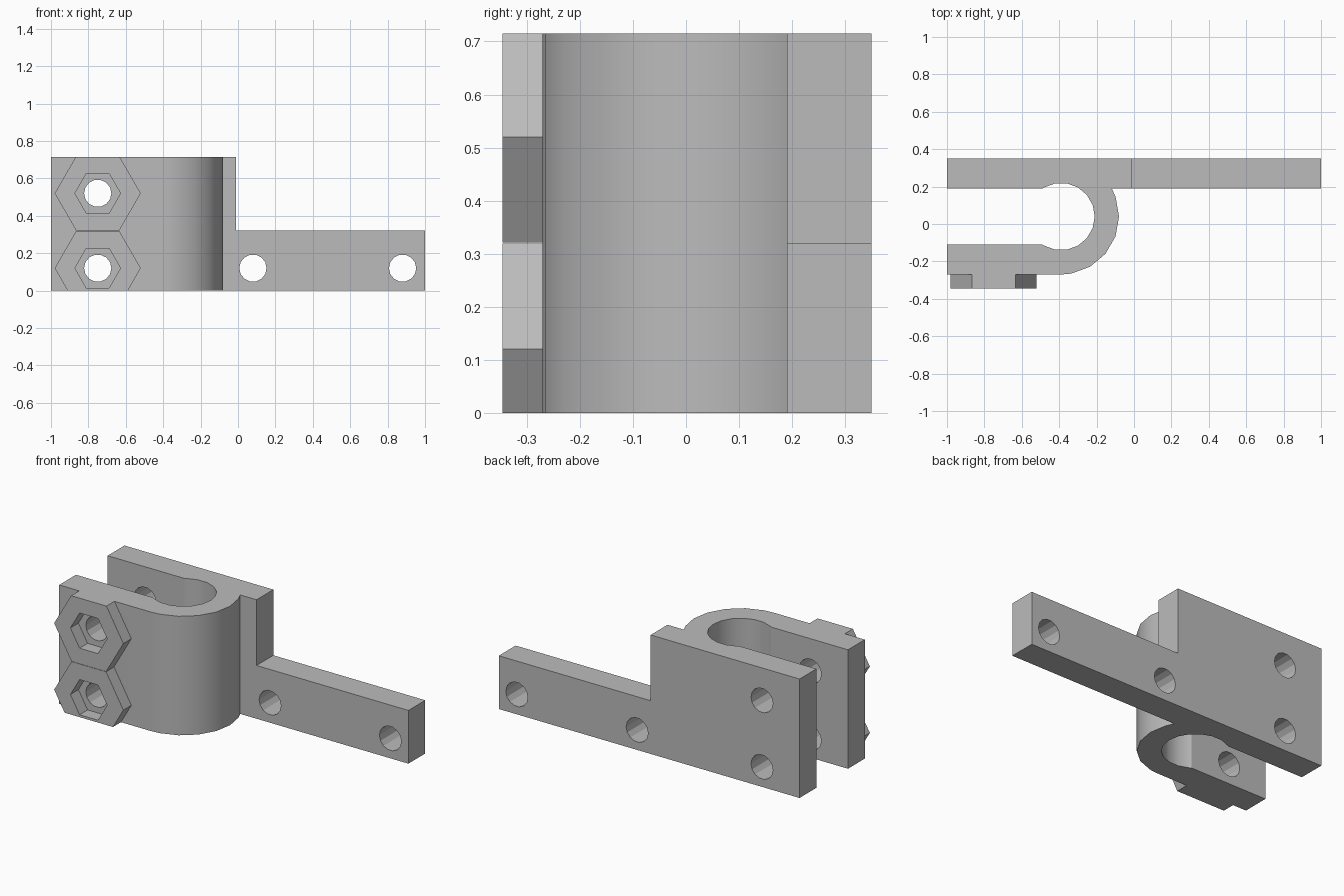
import bpy, bmesh, math
from mathutils import Vector

if "Cube" in bpy.data.objects:
    bpy.data.objects.remove(bpy.data.objects["Cube"])

HEIGHT, ARM_H = 0.715, 0.32
FRONT, BACK = -0.27, 0.35          # outer faces of the two jaws
SLOT_LOW, SLOT_HIGH = -0.11, 0.19  # inner faces of the two jaws
STEP_X = -0.01
CX, CY, R_OUT, R_IN = -0.39, 0.04, 0.31, 0.18
BOLT_X, BOLT_Z = -0.75, (0.12, 0.52)

grey = bpy.data.materials.new("plain grey")
grey.use_nodes = True
colour = (0.5, 0.5, 0.5, 1)
grey.diffuse_color = colour
grey.node_tree.nodes["Principled BSDF"].inputs["Base Color"].default_value = colour


def extrude(name, points, direction, clip=False):
    """Prism from a flat outline; clip trims it to the clamp height."""
    bm = bmesh.new()
    face = bm.faces.new([bm.verts.new(p) for p in points])
    top = bmesh.ops.extrude_face_region(bm, geom=[face])["geom"]
    bmesh.ops.translate(bm, vec=direction,
                        verts=[g for g in top if isinstance(g, bmesh.types.BMVert)])
    if clip:
        for z, normal in ((0, (0, 0, -1)), (HEIGHT, (0, 0, 1))):
            cut = bmesh.ops.bisect_plane(bm, geom=bm.verts[:] + bm.edges[:] + bm.faces[:],
                                         plane_co=(0, 0, z), plane_no=normal,
                                         clear_outer=True)["geom_cut"]
            edges = [g for g in cut if isinstance(g, bmesh.types.BMEdge)]
            if edges:
                bmesh.ops.holes_fill(bm, edges=edges)
    bmesh.ops.recalc_face_normals(bm, faces=bm.faces)
    mesh = bpy.data.meshes.new(name)
    bm.to_mesh(mesh)
    bm.free()
    mesh.materials.append(grey)
    obj = bpy.data.objects.new(name, mesh)
    bpy.context.collection.objects.link(obj)
    return obj


def rod(name, x, z, radius, sides, y0, y1, clip=False):
    """Regular prism running along y."""
    pts = []
    for i in range(sides):
        a = math.tau * i / sides
        pts.append((x + radius * math.cos(a), y0, z + radius * math.sin(a)))
    return extrude(name, pts, Vector((0, y1 - y0, 0)), clip)


def activate(obj):
    bpy.ops.object.select_all(action='DESELECT')
    obj.select_set(True)
    bpy.context.view_layer.objects.active = obj


def drill(obj, cutter):
    cutter.hide_render = True
    mod = obj.modifiers.new("hole", 'BOOLEAN')
    mod.operation, mod.solver, mod.object = 'DIFFERENCE', 'EXACT', cutter
    activate(obj)
    bpy.ops.object.modifier_apply(modifier=mod.name)
    bpy.data.objects.remove(cutter)


def bolt_hole(obj, x, z):
    drill(obj, rod("hole_cutter", x, z, 0.073, 14, -0.6, 0.6))


def arc(radius, start, end):
    """Arc points every 20 degrees, with exact ends."""
    step = 20 if end > start else -20
    angles = [start]
    a = math.floor(start / 20) * 20 + (20 if step > 0 else 0)
    while (end - a) * step > 0:
        if abs(a - start) > 2 and abs(a - end) > 2:
            angles.append(a)
        a += step
    angles.append(end)
    return [(CX + radius * math.cos(math.radians(d)),
             CY + radius * math.sin(math.radians(d))) for d in angles]


# Clamp body: back plate, round bend and front jaw in one outline
rise = SLOT_HIGH - CY
out_end = math.degrees(math.asin(rise / R_OUT))
in_end = 180 - math.degrees(math.asin(rise / R_IN))
outline = [(-1, FRONT)] + arc(R_OUT, -90, out_end)
outline += [(STEP_X, SLOT_HIGH), (STEP_X, BACK), (-1, BACK), (-1, SLOT_HIGH)]
outline += arc(R_IN, in_end, -in_end) + [(-1, SLOT_LOW)]
body = extrude("clamp_body", [(x, y, 0) for x, y in outline], Vector((0, 0, HEIGHT)))
for z in BOLT_Z:
    bolt_hole(body, BOLT_X, z)

# Mounting arm with two screw holes
arm_outline = [(STEP_X, SLOT_HIGH, 0), (1, SLOT_HIGH, 0), (1, BACK, 0), (STEP_X, BACK, 0)]
arm = extrude("mounting_arm", arm_outline, Vector((0, 0, ARM_H)))
for x in (0.08, 0.88):
    bolt_hole(arm, x, 0.12)

# Hexagonal nut holders on the front jaw
parts = [body, arm]
for label, z in zip(("lower", "upper"), BOLT_Z):
    boss = rod(label + "_nut_holder", BOLT_X, z, 0.23, 6, -0.346, FRONT, clip=True)
    drill(boss, rod("nut_cutter", BOLT_X, z, 0.122, 6, -0.5, -0.1))
    parts.append(boss)

# Smooth the round bend, keep holes and corners faceted
for obj in parts:
    activate(obj)
    bpy.ops.object.shade_smooth_by_angle(angle=math.radians(23))
